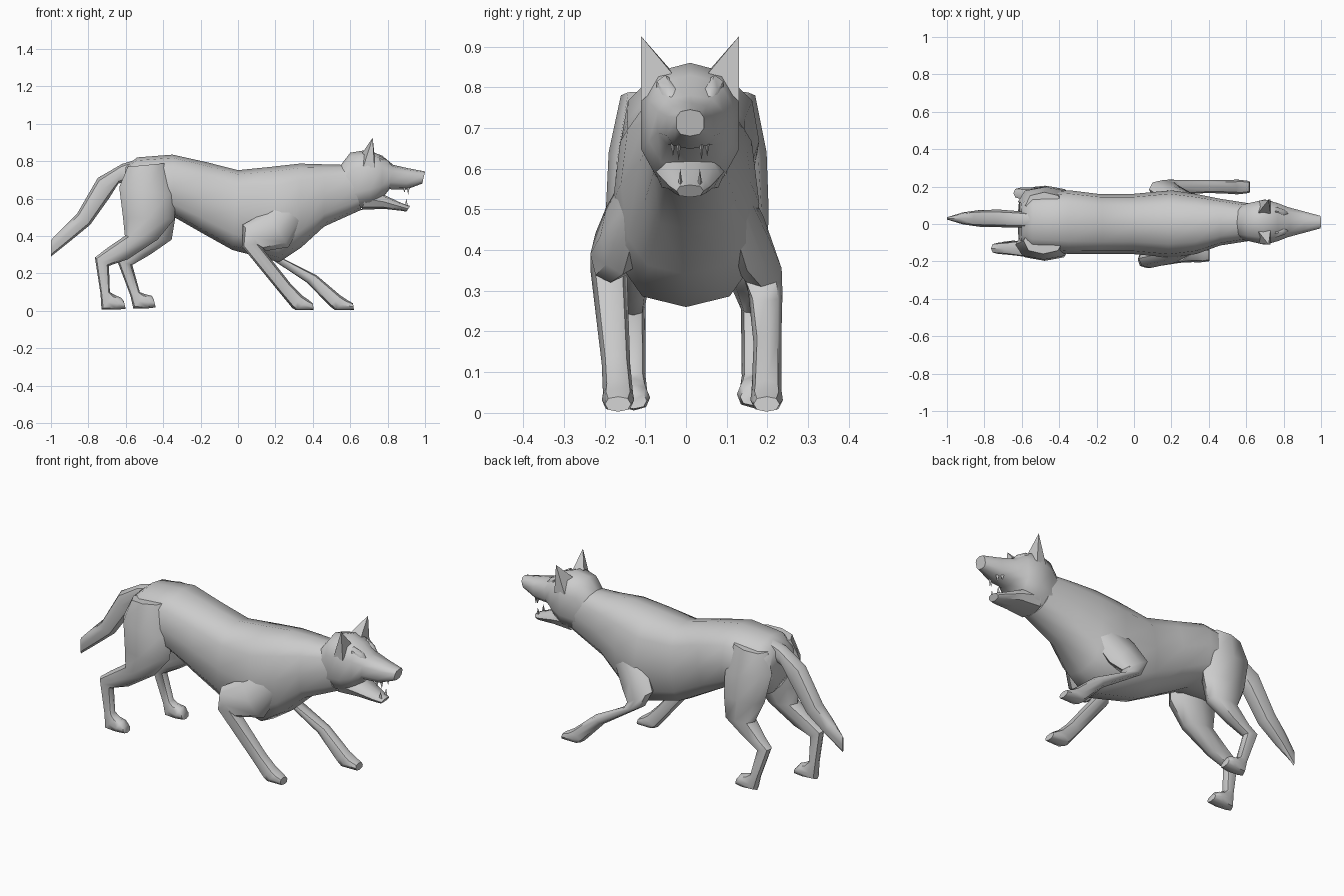
import bpy, bmesh, math
from mathutils import Vector


def finish(name, bm):
    bmesh.ops.recalc_face_normals(bm, faces=bm.faces)
    me = bpy.data.meshes.new(name)
    bm.to_mesh(me)
    bm.free()
    ob = bpy.data.objects.new(name, me)
    bpy.context.collection.objects.link(ob)
    bpy.ops.object.select_all(action='DESELECT')
    bpy.context.view_layer.objects.active = ob
    ob.select_set(True)
    bpy.ops.object.shade_smooth_by_angle(angle=math.radians(50))
    return ob


def loft(name, stations, sides=8, p=0.85):
    """Each station: edge A (x, z), edge B (x, z), y centre, half width."""
    bm = bmesh.new()
    rings = []
    for ax, az, bx, bz, y, hw in stations:
        a, b = Vector((ax, y, az)), Vector((bx, y, bz))
        ring = []
        for i in range(sides):
            t = 2 * math.pi * i / sides
            c, s = math.cos(t), math.sin(t)
            c = math.copysign(abs(c) ** p, c)
            s = math.copysign(abs(s) ** p, s)
            ring.append(bm.verts.new((a + b) / 2 + (a - b) / 2 * c + Vector((0, hw * s, 0))))
        rings.append(ring)
    for r, q in zip(rings, rings[1:]):
        for i in range(sides):
            j = (i + 1) % sides
            bm.faces.new((r[i], r[j], q[j], q[i]))
    bm.faces.new(rings[0])
    bm.faces.new(rings[-1])
    return finish(name, bm)


def spike(name, base, tip):
    bm = bmesh.new()
    vs = [bm.verts.new(v) for v in base]
    t = bm.verts.new(tip)
    bm.faces.new(vs)
    for i in range(len(vs)):
        bm.faces.new((vs[i], vs[(i + 1) % len(vs)], t))
    return finish(name, bm)


# torso and neck
loft("body", [
    (-.60, .77, -.62, .60, .01, .11),
    (-.54, .82, -.55, .50, .01, .155),
    (-.35, .835, -.34, .50, .01, .17),
    (-.17, .795, -.20, .42, .0, .16),
    (.0, .752, -.03, .325, .0, .16),
    (.18, .77, .22, .26, .0, .18),
    (.33, .787, .34, .34, .0, .16),
    (.46, .783, .46, .45, .01, .125),
    (.58, .78, .66, .54, .01, .10)], 12, .75)

# skull with upper muzzle
loft("head", [
    (.55, .78, .60, .53, .01, .095),
    (.60, .845, .64, .545, .01, .105),
    (.69, .86, .71, .56, .01, .125),
    (.77, .83, .77, .60, .01, .105),
    (.83, .78, .81, .65, .01, .083),
    (.91, .762, .90, .648, .01, .06),
    (1.0, .745, .985, .68, .01, .035)], 10, .75)

loft("lower_jaw", [
    (.70, .66, .66, .54, .01, .09),
    (.78, .62, .78, .545, .01, .075),
    (.87, .578, .87, .535, .01, .05),
    (.92, .56, .90, .53, .01, .033)], 8, .75)

# ears, teeth and brows, mirrored about the head centre y = 0.01
for side, s in (("left", 1), ("right", -1)):
    def Y(v):
        return .01 + s * v
    spike("ear_" + side,
          [(.73, Y(.045), .835), (.73, Y(.12), .765), (.67, Y(.115), .77), (.665, Y(.05), .845)],
          (.72, Y(.12), .925))
    for nm, x, off, z, h in (("upper_fang", .91, .028, .66, -.04), ("upper_tooth", .89, .042, .66, -.03),
                             ("lower_fang", .90, .024, .56, .04)):
        spike(f"{nm}_{side}",
              [(x - .008, Y(off - .006), z), (x + .008, Y(off), z), (x - .008, Y(off + .006), z)],
              (x, Y(off), z + h))
    loft("brow_" + side, [
        (.755, .83, .765, .76, Y(.06), .025),
        (.80, .805, .805, .755, Y(.05), .02),
        (.825, .775, .825, .76, Y(.045), .01)], 6)

# tail
loft("tail", [
    (-.52, .815, -.58, .70, .02, .04),
    (-.62, .785, -.64, .68, .025, .045),
    (-.75, .71, -.69, .60, .03, .047),
    (-.86, .52, -.79, .46, .03, .045),
    (-.93, .45, -.90, .37, .03, .032),
    (-1.0, .378, -1.0, .29, .03, .006)])

# front legs
loft("front_leg_right", [
    (.24, .62, .36, .50, -.11, .04),
    (.15, .53, .27, .34, -.155, .055),
    (.025, .46, .15, .32, -.185, .05),
    (.02, .345, .11, .36, -.19, .045),
    (.22, .10, .285, .14, -.172, .035),
    (.29, .015, .345, .08, -.167, .037),
    (.31, .003, .375, .06, -.167, .04),
    (.405, .003, .40, .04, -.167, .032)])
loft("front_leg_left", [
    (.24, .60, .37, .48, .11, .04),
    (.14, .50, .28, .35, .15, .055),
    (.08, .40, .23, .31, .185, .05),
    (.12, .315, .25, .275, .195, .042),
    (.37, .15, .42, .19, .20, .034),
    (.49, .025, .55, .08, .198, .037),
    (.52, .003, .58, .06, .198, .04),
    (.62, .003, .615, .04, .198, .032)])

# hind legs
loft("hind_leg_right", [
    (-.59, .77, -.38, .79, -.09, .07),
    (-.635, .66, -.33, .62, -.11, .08),
    (-.615, .50, -.34, .49, -.125, .072),
    (-.605, .40, -.43, .38, -.13, .055),
    (-.70, .335, -.59, .275, -.13, .037),
    (-.765, .285, -.69, .24, -.13, .03),
    (-.735, .09, -.685, .10, -.128, .028),
    (-.73, .006, -.66, .085, -.128, .034),
    (-.66, .006, -.625, .07, -.128, .04),
    (-.60, .01, -.61, .05, -.128, .032)])
loft("hind_leg_left", [
    (-.58, .77, -.38, .79, .10, .07),
    (-.62, .66, -.33, .62, .12, .078),
    (-.585, .50, -.335, .50, .135, .068),
    (-.53, .38, -.355, .38, .145, .055),
    (-.60, .30, -.47, .30, .155, .04),
    (-.645, .265, -.565, .245, .165, .03),
    (-.575, .08, -.525, .10, .165, .028),
    (-.56, .012, -.50, .09, .165, .034),
    (-.49, .012, -.46, .08, .165, .04),
    (-.44, .018, -.45, .06, .165, .032)])
